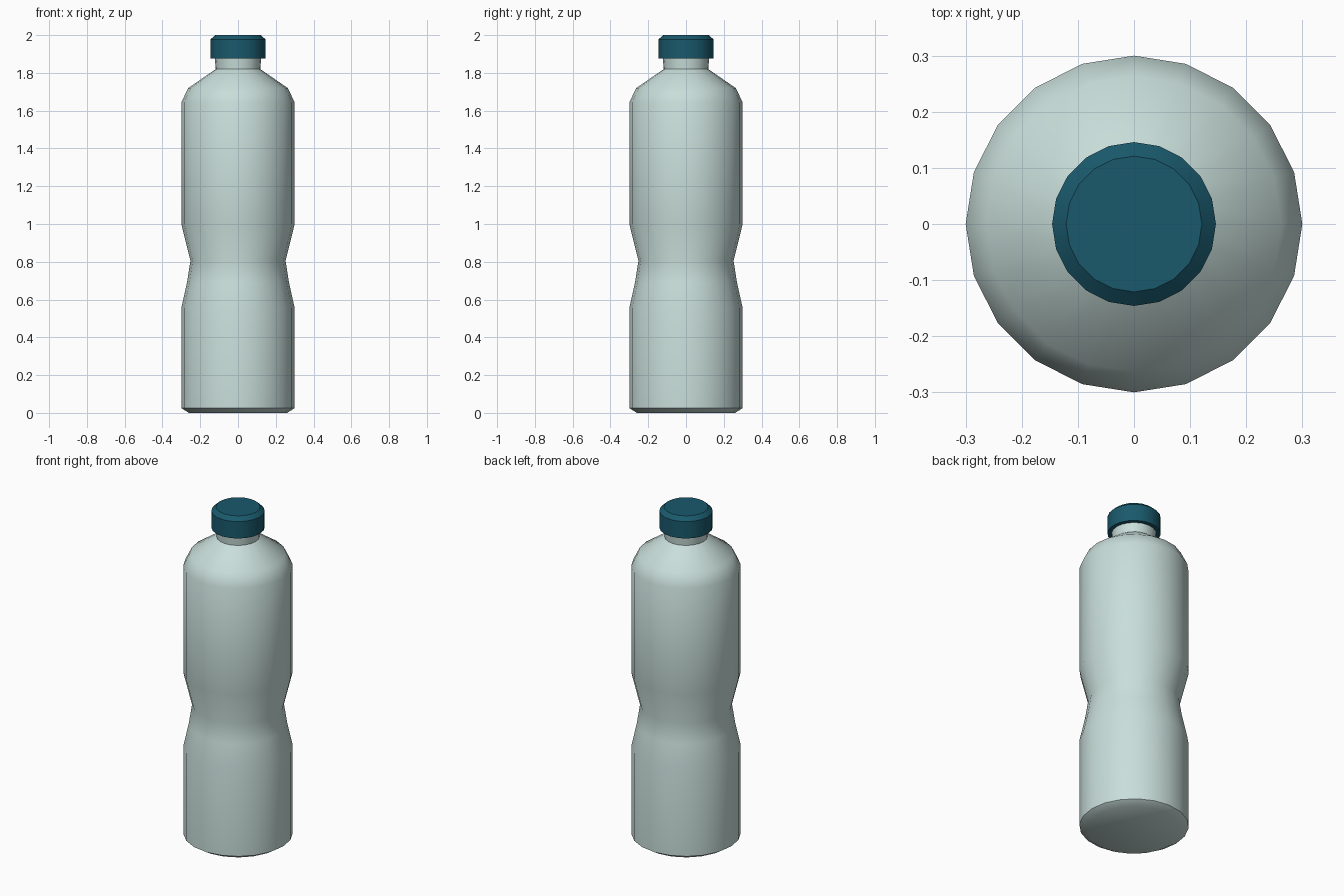
import bpy, bmesh
from math import cos, sin, tau, radians

if "Cube" in bpy.data.objects:
    bpy.data.objects.remove(bpy.data.objects["Cube"])

SIDES = 20


def lathe(name, profile, color, angle):
    """Turn an (r, z) profile around z and cap both ends."""
    bm = bmesh.new()
    rings = [[bm.verts.new((r * cos(tau * i / SIDES), r * sin(tau * i / SIDES), z))
              for i in range(SIDES)] for r, z in profile]
    for a, b in zip(rings, rings[1:]):
        for i in range(SIDES):
            j = (i + 1) % SIDES
            bm.faces.new((a[i], a[j], b[j], b[i]))
    bm.faces.new(rings[0][::-1])
    bm.faces.new(rings[-1])
    mesh = bpy.data.meshes.new(name)
    bm.to_mesh(mesh)
    bm.free()
    obj = bpy.data.objects.new(name, mesh)
    bpy.context.collection.objects.link(obj)
    mat = bpy.data.materials.new(name + "_color")
    mat.diffuse_color = color
    mat.use_nodes = True
    mat.node_tree.nodes["Principled BSDF"].inputs["Base Color"].default_value = mat.diffuse_color
    mesh.materials.append(mat)
    bpy.ops.object.select_all(action='DESELECT')
    obj.select_set(True)
    bpy.context.view_layer.objects.active = obj
    bpy.ops.object.shade_smooth_by_angle(angle=radians(angle))
    return obj


# Bottle body: base chamfer, grip waist, shoulder, neck
lathe("bottle_body", [
    (0.26, 0.0), (0.30, 0.025), (0.30, 0.555), (0.27, 0.69), (0.252, 0.805),
    (0.30, 1.0), (0.30, 1.645), (0.263, 1.72), (0.118, 1.82), (0.124, 1.89),
], (0.58, 0.73, 0.70, 1), 40)

# Screw cap with a bevelled top
lathe("screw_cap", [
    (0.146, 1.875), (0.146, 1.977), (0.121, 2.0),
], (0.01, 0.10, 0.15, 1), 30)
